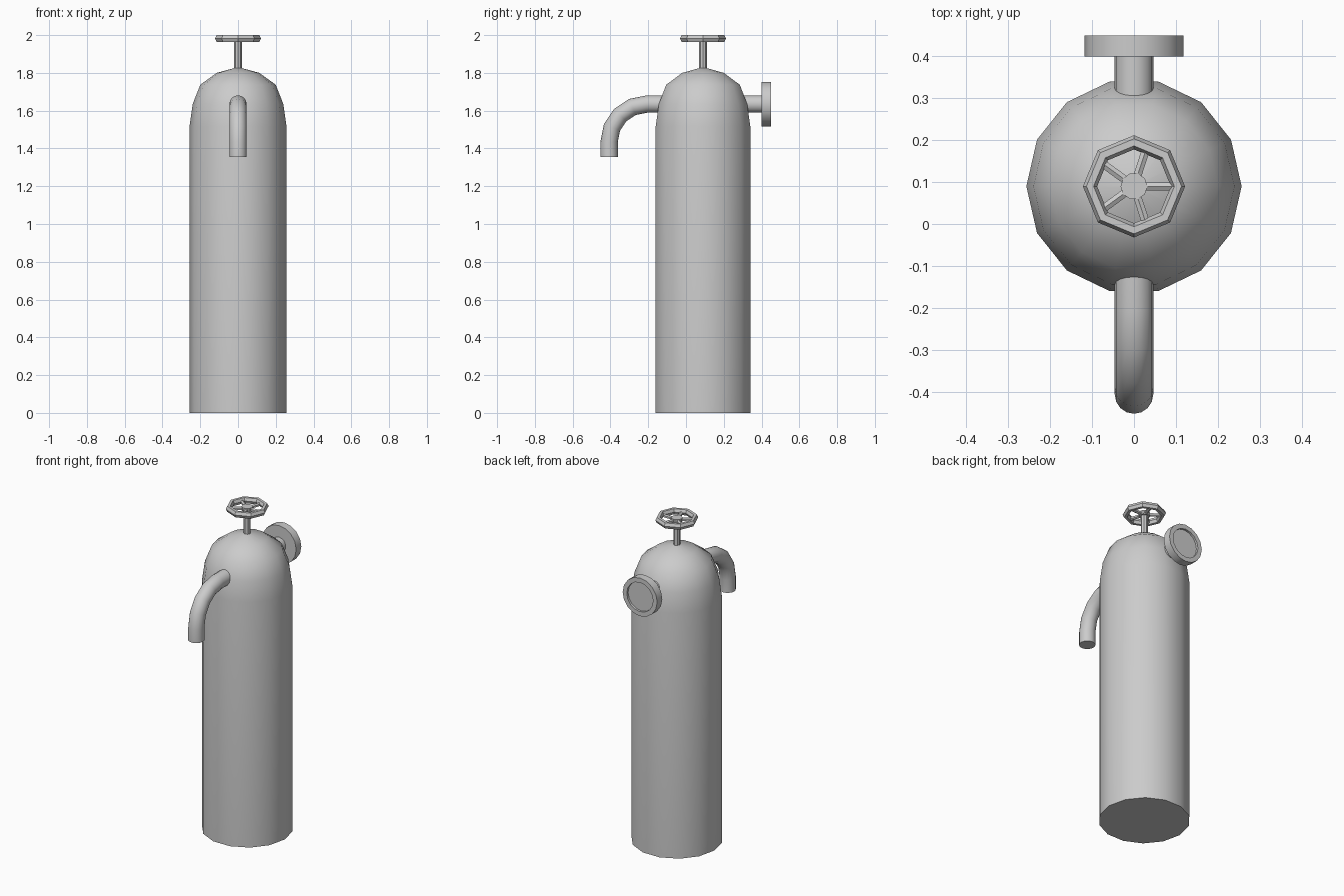
import bpy
import bmesh
from math import cos, sin, pi, radians
from mathutils import Matrix, Vector

cube = bpy.data.objects.get("Cube")
if cube:
    bpy.data.objects.remove(cube, do_unlink=True)

AXIS_Y = 0.09      # tank axis
PIPE_Z = 1.635     # height of both pipes
PIPE_R = 0.046

grey = bpy.data.materials.new("grey metal")
grey.use_nodes = True
grey.diffuse_color = (0.6, 0.6, 0.6, 1)
grey.node_tree.nodes["Principled BSDF"].inputs["Base Color"].default_value = (0.6, 0.6, 0.6, 1)


def finish(name, bm, smooth=True):
    """Turn a bmesh into a grey object."""
    bmesh.ops.recalc_face_normals(bm, faces=bm.faces)
    mesh = bpy.data.meshes.new(name)
    bm.to_mesh(mesh)
    bm.free()
    mesh.materials.append(grey)
    obj = bpy.data.objects.new(name, mesh)
    bpy.context.collection.objects.link(obj)
    if smooth:
        bpy.ops.object.select_all(action="DESELECT")
        obj.select_set(True)
        bpy.context.view_layer.objects.active = obj
        bpy.ops.object.shade_smooth_by_angle(angle=radians(35))
    return obj


def skin(bm, rings, closed=False):
    """Bridge rings of points; cap the ends unless the strip is closed."""
    loops = [[bm.verts.new(p) for p in ring] for ring in rings]
    n = len(loops[0])
    pairs = list(zip(loops, loops[1:]))
    if closed:
        pairs.append((loops[-1], loops[0]))
    else:
        bm.faces.new(loops[0])
        bm.faces.new(loops[-1])
    for a, b in pairs:
        for i in range(n):
            j = (i + 1) % n
            bm.faces.new((a[i], a[j], b[j], b[i]))


def lathe(name, profile, sides, place, closed=False, smooth=True):
    """Spin (radius, height) points round z, then move them into place."""
    bm = bmesh.new()
    turns = [2 * pi * i / sides for i in range(sides)]
    skin(bm, [[place @ Vector((r * cos(t), r * sin(t), z)) for t in turns]
              for r, z in profile], closed)
    bmesh.ops.remove_doubles(bm, verts=bm.verts, dist=0.0001)
    return finish(name, bm, smooth)


upright = Matrix.Translation((0, AXIS_Y, 0))
backward = Matrix.Translation((0, 0, PIPE_Z)) @ Matrix.Rotation(-pi / 2, 4, "X")

# Tank with rounded shoulder
lathe("tank", [(0.257, 0), (0.257, 1.515), (0.24, 1.635), (0.2, 1.737),
               (0.113, 1.80), (0.003, 1.83)], 14, upright)

# Rear outlet pipe and its recessed flange
lathe("outlet_pipe", [(PIPE_R, 0.2), (PIPE_R, 0.41)], 16, backward)
lathe("outlet_flange", [(0.118, 0.4), (0.118, 0.45), (0.09, 0.45), (0.09, 0.437)],
      16, backward)

# Curved spout: straight run, quarter bend, short drop
BEND = 0.2
START = -0.207
stations = [(0.0, PIPE_Z, 0)]
for k in range(5):
    a = pi / 2 * k / 4
    stations.append((START - BEND * sin(a), PIPE_Z - BEND * (1 - cos(a)), a))
stations.append((START - BEND, 1.355, pi / 2))
bm = bmesh.new()
rings = []
for y, z, a in stations:
    side, up = Vector((1, 0, 0)), Vector((0, -sin(a), cos(a)))
    rings.append([Vector((0, y, z)) + PIPE_R * (cos(t) * side + sin(t) * up)
                  for t in (2 * pi * i / 16 for i in range(16))])
skin(bm, rings)
finish("spout", bm)

# Valve stem, hub and rim
lathe("valve_stem", [(0.02, 1.8), (0.02, 1.97)], 8, upright)
lathe("wheel_hub", [(0.032, 1.966), (0.032, 1.99)], 10, upright)
rim = [(0.105 + 0.017 * cos(k * pi / 3), 1.982 + 0.02 * sin(k * pi / 3)) for k in range(6)]
lathe("wheel_rim", rim, 8, upright, closed=True, smooth=False)

# Five wheel spokes
for k in range(5):
    turn = upright @ Matrix.Rotation(2 * pi * k / 5, 4, "Z")
    lay = Matrix.Translation((0, 0, 1.978)) @ Matrix.Rotation(pi / 2, 4, "Y")
    lathe(f"wheel_spoke_{k + 1}", [(0.011, 0.02), (0.011, 0.1)], 6, turn @ lay)
